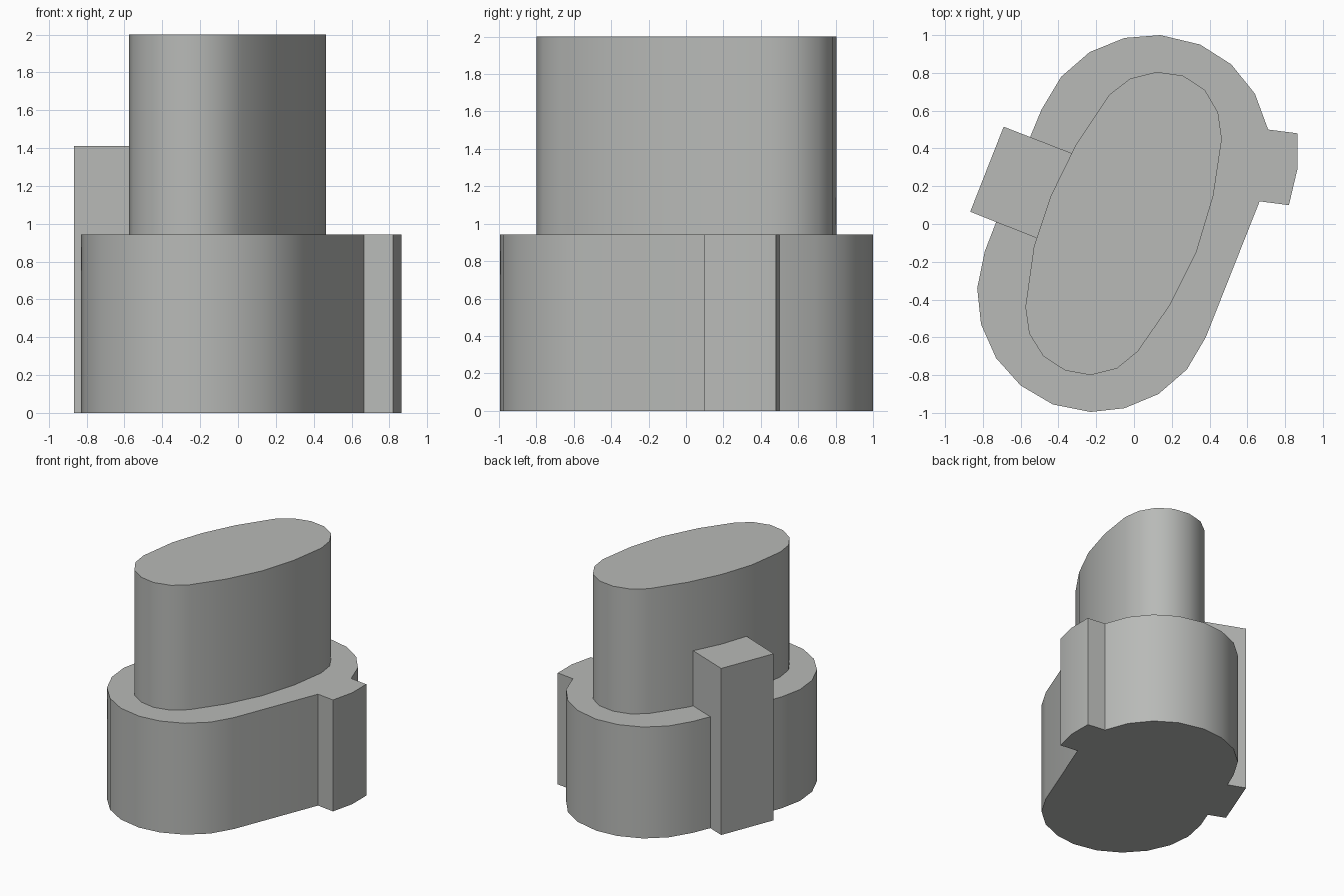
import bpy, bmesh, math

cube = bpy.data.objects.get("Cube")
if cube:
    bpy.data.objects.remove(cube, do_unlink=True)

grey = bpy.data.materials.new("warm_grey")
grey.use_nodes = True
colour = (0.48, 0.49, 0.475, 1.0)
grey.diffuse_color = colour
grey.node_tree.nodes["Principled BSDF"].inputs["Base Color"].default_value = colour


def prism(name, outline, bottom, top):
    """Extrude a counter-clockwise or clockwise plan outline from bottom to top."""
    bm = bmesh.new()
    face = bm.faces.new([bm.verts.new((x, y, bottom)) for x, y in outline])
    extruded = bmesh.ops.extrude_face_region(bm, geom=[face], use_keep_orig=True)
    for item in extruded["geom"]:
        if isinstance(item, bmesh.types.BMVert):
            item.co.z = top
    bmesh.ops.recalc_face_normals(bm, faces=bm.faces)
    mesh = bpy.data.meshes.new(name)
    bm.to_mesh(mesh)
    bm.free()
    mesh.materials.append(grey)
    obj = bpy.data.objects.new(name, mesh)
    bpy.context.collection.objects.link(obj)
    bpy.ops.object.select_all(action='DESELECT')
    obj.select_set(True)
    bpy.context.view_layer.objects.active = obj
    bpy.ops.object.shade_smooth_by_angle(angle=math.radians(30))
    return obj


# Slanted rounded base, with a small lug on its left side
base_outline = [
    (0.665, 0.12), (0.38, -0.60), (0.28, -0.77), (0.13, -0.90), (-0.05, -0.975),
    (-0.23, -0.995), (-0.43, -0.955), (-0.60, -0.855), (-0.73, -0.71),
    (-0.81, -0.53), (-0.83, -0.34), (-0.79, -0.145), (-0.73, 0.01),
    (-0.55, 0.46), (-0.49, 0.605), (-0.385, 0.78), (-0.235, 0.91),
    (-0.05, 0.985), (0.14, 1.0), (0.35, 0.95), (0.515, 0.845), (0.64, 0.69),
    (0.71, 0.50), (0.865, 0.48), (0.865, 0.29), (0.82, 0.10),
]
prism("rounded_base", base_outline, 0.0, 0.943)

# Tall oval column
column_outline = [
    (0.12, 0.805), (0.26, 0.785), (0.375, 0.71), (0.445, 0.59), (0.465, 0.45),
    (0.42, 0.15), (0.33, -0.15), (0.19, -0.43), (0.02, -0.675), (-0.09, -0.765),
    (-0.23, -0.80), (-0.365, -0.775), (-0.48, -0.70), (-0.555, -0.58),
    (-0.575, -0.44), (-0.53, -0.12), (-0.44, 0.15), (-0.31, 0.415),
    (-0.13, 0.685), (-0.02, 0.77),
]
prism("oval_column", column_outline, 0.90, 2.0)

# Rectangular block against the right side of the column
block_outline = [(-0.69, 0.515), (-0.867, 0.065), (-0.49, -0.085), (-0.31, 0.367)]
prism("side_block", block_outline, 0.0, 1.41)
